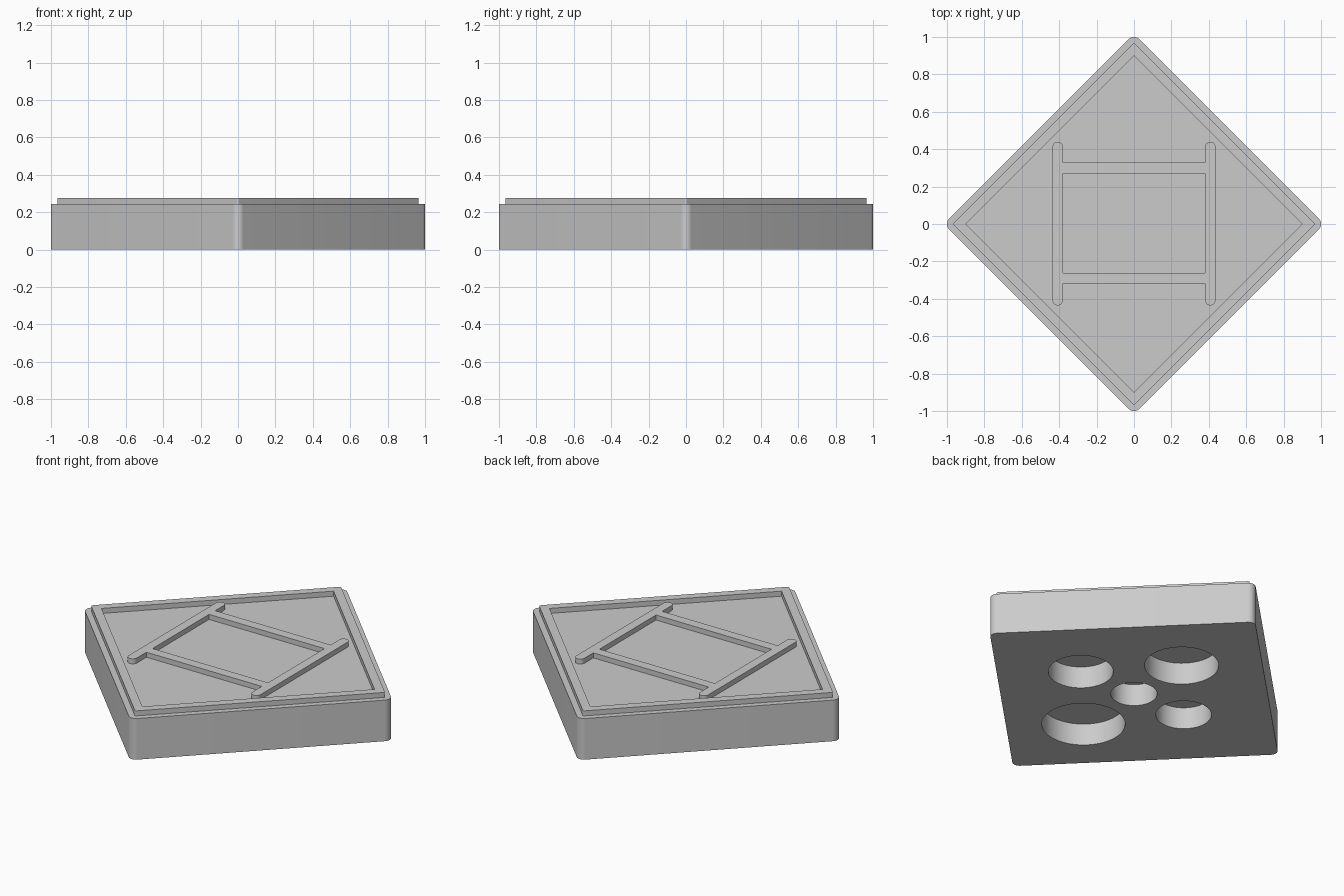
import bpy
import bmesh
from math import cos, sin, pi, radians

cube = bpy.data.objects.get("Cube")
if cube:
    bpy.data.objects.remove(cube)

grey = bpy.data.materials.new("plain grey")
grey.use_nodes = True
colour = (0.6, 0.6, 0.6, 1)
grey.diffuse_color = colour
grey.node_tree.nodes["Principled BSDF"].inputs["Base Color"].default_value = colour


def prism(name, outline, z0, z1):
    """Extrude a flat outline from z0 to z1."""
    bm = bmesh.new()
    face = bm.faces.new([bm.verts.new((x, y, z0)) for x, y in outline])
    top = bmesh.ops.extrude_face_region(bm, geom=[face])["geom"]
    bmesh.ops.translate(bm, vec=(0, 0, z1 - z0),
                        verts=[v for v in top if isinstance(v, bmesh.types.BMVert)])
    bmesh.ops.recalc_face_normals(bm, faces=bm.faces)
    mesh = bpy.data.meshes.new(name)
    bm.to_mesh(mesh)
    bm.free()
    obj = bpy.data.objects.new(name, mesh)
    bpy.context.collection.objects.link(obj)
    mesh.materials.append(grey)
    return obj


def arc(cx, cy, r, start, sweep, steps):
    return [(cx + r * cos(start + sweep * i / steps),
             cy + r * sin(start + sweep * i / steps)) for i in range(steps + 1)]


def diamond(reach, r):
    """Square standing on a corner, corners rounded, tips at the given reach."""
    points = []
    for i in range(4):
        a = i * pi / 2
        points += arc((reach - r) * cos(a), (reach - r) * sin(a), r, a - pi / 4, pi / 2, 10)
    return points


def circle(cx, cy, r):
    return arc(cx, cy, r, 0, 2 * pi, 64)[:-1]


def cut(target, cutter):
    """Subtract a cutter and remove it."""
    mod = target.modifiers.new("cut", "BOOLEAN")
    mod.operation = "DIFFERENCE"
    mod.solver = "EXACT"
    mod.object = cutter
    bpy.context.view_layer.objects.active = target
    bpy.ops.object.modifier_apply(modifier=mod.name)
    bpy.data.objects.remove(cutter)


STEP, TOP = 0.245, 0.275

# Base block with five round sockets underneath, each a different size
base = prism("base_block", diamond(1, 0.04), 0, STEP)
cut(base, prism("socket_cutter", circle(0, 0, 0.125), -0.1, 0.13))
for angle, r in ((180, 0.15), (0, 0.175), (90, 0.2), (270, 0.225)):
    a, d = radians(angle), r + 0.2
    cut(base, prism("socket_cutter", circle(d * cos(a), d * sin(a), r), -0.1, 0.13))

# Raised lip around the tray
lip = prism("top_lip", diamond(0.965, 0.01), STEP, TOP)
square = [(0.9, 0), (0, 0.9), (-0.9, 0), (0, -0.9)]
cut(lip, prism("tray_cutter", square, STEP - 0.1, TOP + 0.1))

# Two long round-ended rails joined by two cross bars
parts = [base, lip]
HALF = 0.0275
for side, name in ((1, "left"), (-1, "right")):
    x = side * 0.408
    outline = arc(x, 0.412, HALF, 0, pi, 16) + arc(x, -0.408, HALF, pi, pi, 16)
    parts.append(prism(name + "_rail", outline, STEP, TOP))
for y, name in ((0.3, "back"), (-0.29, "front")):
    outline = [(-0.385, y - 0.029), (0.385, y - 0.029), (0.385, y + 0.029), (-0.385, y + 0.029)]
    parts.append(prism(name + "_cross_bar", outline, STEP, TOP))

# Smooth the curved walls, keep the edges sharp
bpy.ops.object.select_all(action="DESELECT")
for obj in parts:
    obj.select_set(True)
bpy.context.view_layer.objects.active = base
bpy.ops.object.shade_smooth_by_angle(angle=radians(30))
